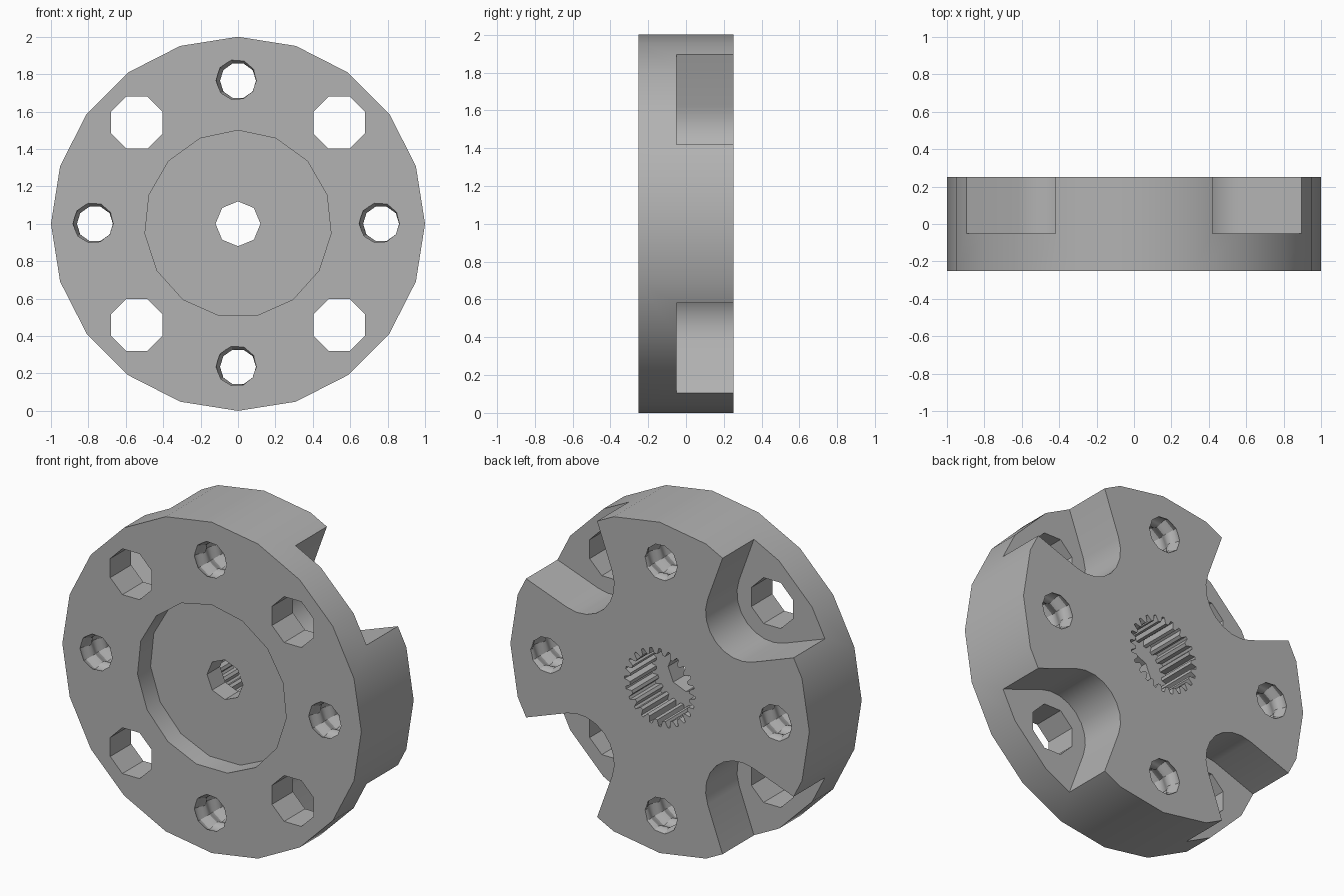
import bpy, bmesh, math
from math import sin, cos, pi, tau, radians

cube = bpy.data.objects.get("Cube")
if cube:
    bpy.data.objects.remove(cube, do_unlink=True)

FRONT, BACK, OVER = -0.25, 0.25, 0.05
BOLT_RADIUS = 0.765

grey = bpy.data.materials.new("machined_grey")
grey.use_nodes = True
grey.diffuse_color = (0.45, 0.45, 0.45, 1)
grey.node_tree.nodes["Principled BSDF"].inputs["Base Color"].default_value = grey.diffuse_color


def loft(name, rings):
    """Closed solid through equal rings of (x, y, z) points."""
    bm = bmesh.new()
    loops = [[bm.verts.new(p) for p in ring] for ring in rings]
    n = len(loops[0])
    for a, b in zip(loops, loops[1:]):
        for i in range(n):
            j = (i + 1) % n
            bm.faces.new((a[i], a[j], b[j], b[i]))
    bm.faces.new(loops[0])
    bm.faces.new(loops[-1])
    bmesh.ops.recalc_face_normals(bm, faces=bm.faces)
    mesh = bpy.data.meshes.new(name)
    bm.to_mesh(mesh)
    bm.free()
    mesh.materials.append(grey)
    obj = bpy.data.objects.new(name, mesh)
    bpy.context.collection.objects.link(obj)
    return obj


def prism(name, outline, y0, y1):
    return loft(name, [[(x, y, z + 1) for x, z in outline] for y in (y0, y1)])


def polygon(radius, sides, turn=0.0, cx=0.0, cz=0.0):
    return [(cx + radius * cos(turn + tau * i / sides),
             cz + radius * sin(turn + tau * i / sides)) for i in range(sides)]


def cut(target, cutter):
    mod = target.modifiers.new("cut", "BOOLEAN")
    mod.operation, mod.solver, mod.object = "DIFFERENCE", "EXACT", cutter
    bpy.context.view_layer.objects.active = target
    bpy.ops.object.modifier_apply(modifier=mod.name)
    bpy.data.objects.remove(cutter, do_unlink=True)


def slot_outline(angle):
    """Rounded inner end with walls flaring out past the rim."""
    r, flare = 0.235, radians(25)
    pts = [(BOLT_RADIUS + r * cos(a), r * sin(a))
           for a in (pi / 2 + flare + (pi - 2 * flare) * i / 8 for i in range(9))]
    reach = 1.2
    side = pts[0][1] + (reach - pts[0][0]) * math.tan(flare)
    pts += [(reach, -side), (reach, side)]
    return [(x * cos(angle) - z * sin(angle), x * sin(angle) + z * cos(angle)) for x, z in pts]


def thread_cutter(angle):
    """Helical bore: the groove phase advances with depth."""
    cx, cz = BOLT_RADIUS * cos(angle), BOLT_RADIUS * sin(angle)
    steps, turns, sides = 30, 5, 10
    rings = []
    for k in range(steps + 1):
        t = k / steps
        ring = []
        for i in range(sides):
            a = tau * i / sides
            r = 0.108 + 0.012 * cos(a - tau * turns * t)
            ring.append((cx + r * cos(a), FRONT - OVER + t * (0.5 + 2 * OVER), 1 + cz + r * sin(a)))
        rings.append(ring)
    return loft("thread_cutter", rings)


# Main disc
hub = prism("hub_disc", polygon(1, 20), FRONT, BACK)

# Front recess, centre hole and toothed socket at the back
cut(hub, prism("recess_cutter", polygon(0.5, 15, pi / 2), FRONT - OVER, -0.125))
cut(hub, prism("centre_cutter", polygon(0.12, 8), FRONT - OVER, BACK + OVER))
teeth = 24
spline = []
for i in range(teeth):
    for shift, radius in ((-0.32, 0.2), (-0.12, 0.235), (0.12, 0.235), (0.32, 0.2)):
        a = tau * (i + shift) / teeth
        spline.append((radius * cos(a), radius * sin(a)))
cut(hub, prism("spline_cutter", spline, 0, BACK + OVER))

# Diagonal slots with plain holes, and threaded holes between them
for k in range(4):
    diagonal = pi / 4 + k * pi / 2
    cut(hub, prism("slot_cutter", slot_outline(diagonal), -0.05, BACK + OVER))
    hole = polygon(0.15, 8, pi / 8, BOLT_RADIUS * cos(diagonal), BOLT_RADIUS * sin(diagonal))
    cut(hub, prism("hole_cutter", hole, FRONT - OVER, BACK))
    cut(hub, thread_cutter(k * pi / 2))

bpy.ops.object.select_all(action="DESELECT")
hub.select_set(True)
bpy.context.view_layer.objects.active = hub
bpy.ops.object.shade_smooth_by_angle(angle=radians(30))
